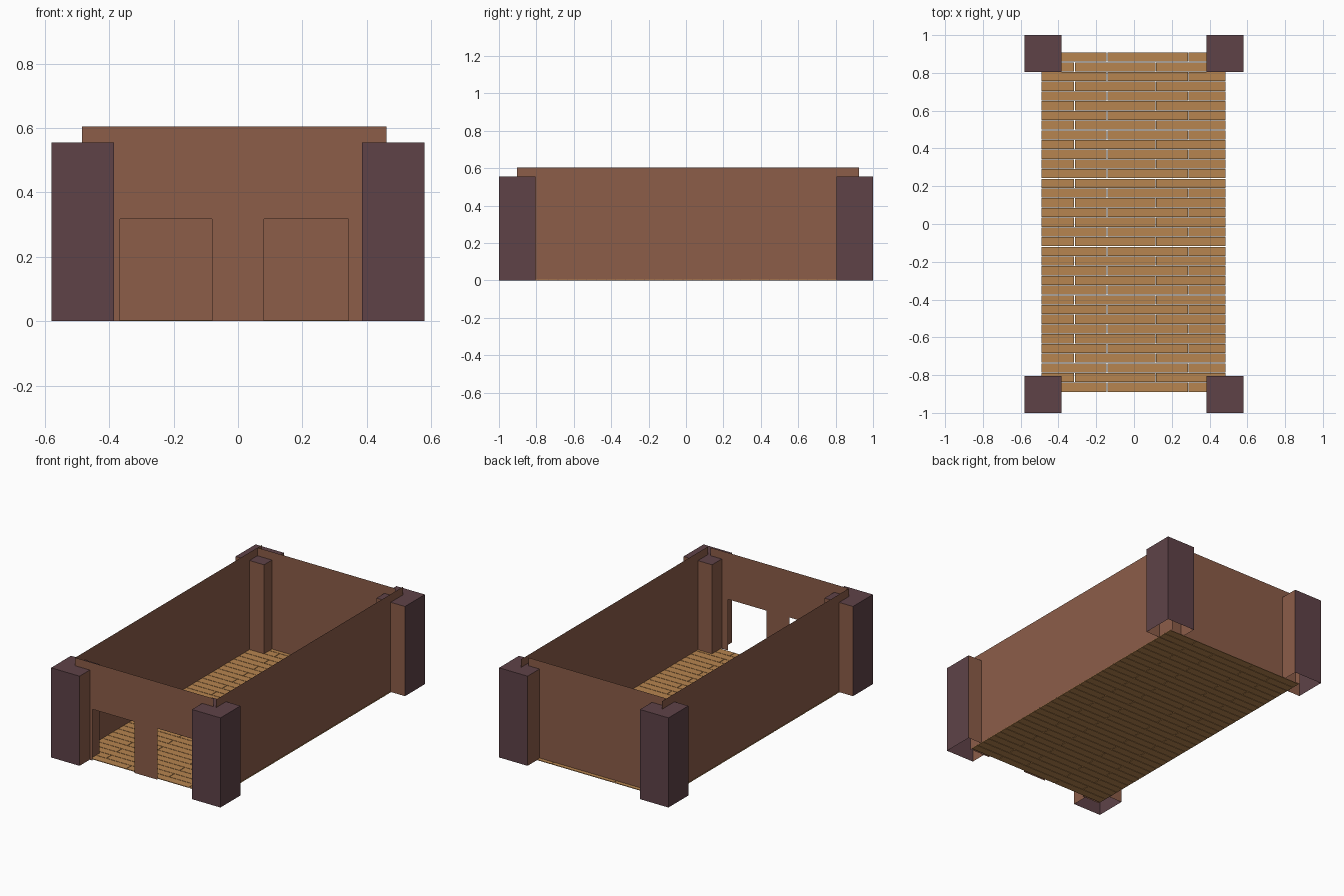
import bpy, bmesh

if "Cube" in bpy.data.objects:
    bpy.data.objects.remove(bpy.data.objects["Cube"])


def material(name, rgb):
    m = bpy.data.materials.new(name)
    m.diffuse_color = (*rgb, 1)
    m.use_nodes = True
    m.node_tree.nodes["Principled BSDF"].inputs["Base Color"].default_value = m.diffuse_color
    return m


WALL = material("wall brown", (0.262, 0.109, 0.066))
POST = material("post dark plum", (0.114, 0.055, 0.064))
FLOOR = material("floor tan wood", (0.475, 0.233, 0.079))


def finish(name, bm, mats):
    me = bpy.data.meshes.new(name)
    bm.to_mesh(me)
    bm.free()
    for m in mats:
        me.materials.append(m)
    ob = bpy.data.objects.new(name, me)
    bpy.context.collection.objects.link(ob)
    return ob


def quad(bm, pts):
    return bm.faces.new([bm.verts.new(p) for p in pts])


def box(bm, x0, x1, y0, y1, z0, z1):
    vs = bmesh.ops.create_cube(bm, size=1)["verts"]
    for v in vs:
        v.co = (x1 if v.co.x > 0 else x0,
                y1 if v.co.y > 0 else y0,
                z1 if v.co.z > 0 else z0)
    return {f for v in vs for f in v.link_faces}


H = 0.605            # wall height
WX0, WX1 = -0.485, 0.462
SY0, SY1 = -0.903, 0.925

# floor: staggered rows of thin planks
bm = bmesh.new()
rows, top, bottom, gap = 35, 0.909, -0.89, 0.0015
step = (top - bottom) / rows
for r in range(rows):
    joints = (-0.143, 0.287) if r % 2 == 0 else (-0.315, 0.115)
    xs = [-0.49, *joints, 0.487]
    y1 = top - r * step
    for a, b in zip(xs, xs[1:]):
        box(bm, a + gap, b - gap, y1 - step + gap, y1 - gap, 0, 0.004)
finish("floor_planks", bm, [FLOOR])

# side walls: 14 upright boards each, as single sheets
for name, x, s in (("left_wall", -0.485, -1), ("right_wall", 0.482, 1)):
    bm = bmesh.new()
    w = (SY1 - SY0) / 14
    for i in range(14):
        a, b = SY0 + i * w, SY0 + (i + 1) * w
        if s < 0:
            a, b = b, a
        quad(bm, [(x, a, 0), (x, b, 0), (x, b, H), (x, a, H)])
    finish(name, bm, [WALL])

# end walls: 8 boards each, the front one with two doorways
DOORS, DOOR_H = ((-0.367, -0.08), (0.08, 0.348)), 0.317
for name, y, doors in (("front_wall", -0.9, DOORS), ("back_wall", 0.883, ())):
    bm = bmesh.new()
    w = (WX1 - WX0) / 8
    for i in range(8):
        a, b = WX0 + i * w, WX0 + (i + 1) * w
        cuts = sorted({a, b, *(c for d in doors for c in d if a + 0.005 < c < b - 0.005)})
        for p, q in zip(cuts, cuts[1:]):
            inside = any(d0 < (p + q) / 2 < d1 for d0, d1 in doors)
            z0 = DOOR_H if inside else 0
            if y > 0:
                p, q = q, p
            quad(bm, [(p, y, z0), (q, y, z0), (q, y, H), (p, y, H)])
    finish(name, bm, [WALL])

# corner posts: open below, plum outside and on top, brown on inner sides
for sx, xn in ((-1, "left"), (1, "right")):
    for sy, yn in ((-1, "front"), (1, "back")):
        bm = bmesh.new()
        xs = sorted((sx * 0.385, sx * 0.58))
        ys = sorted((sy * 0.805, sy * 1.0))
        box(bm, *xs, *ys, 0, 0.555)
        bm.normal_update()
        for f in list(bm.faces):
            n = f.normal
            if n.z < -0.5:
                bm.faces.remove(f)
            elif n.x * sx < -0.5 or n.y * sy < -0.5:
                f.material_index = 1
        finish(f"{yn}_{xn}_post", bm, [POST, WALL])
